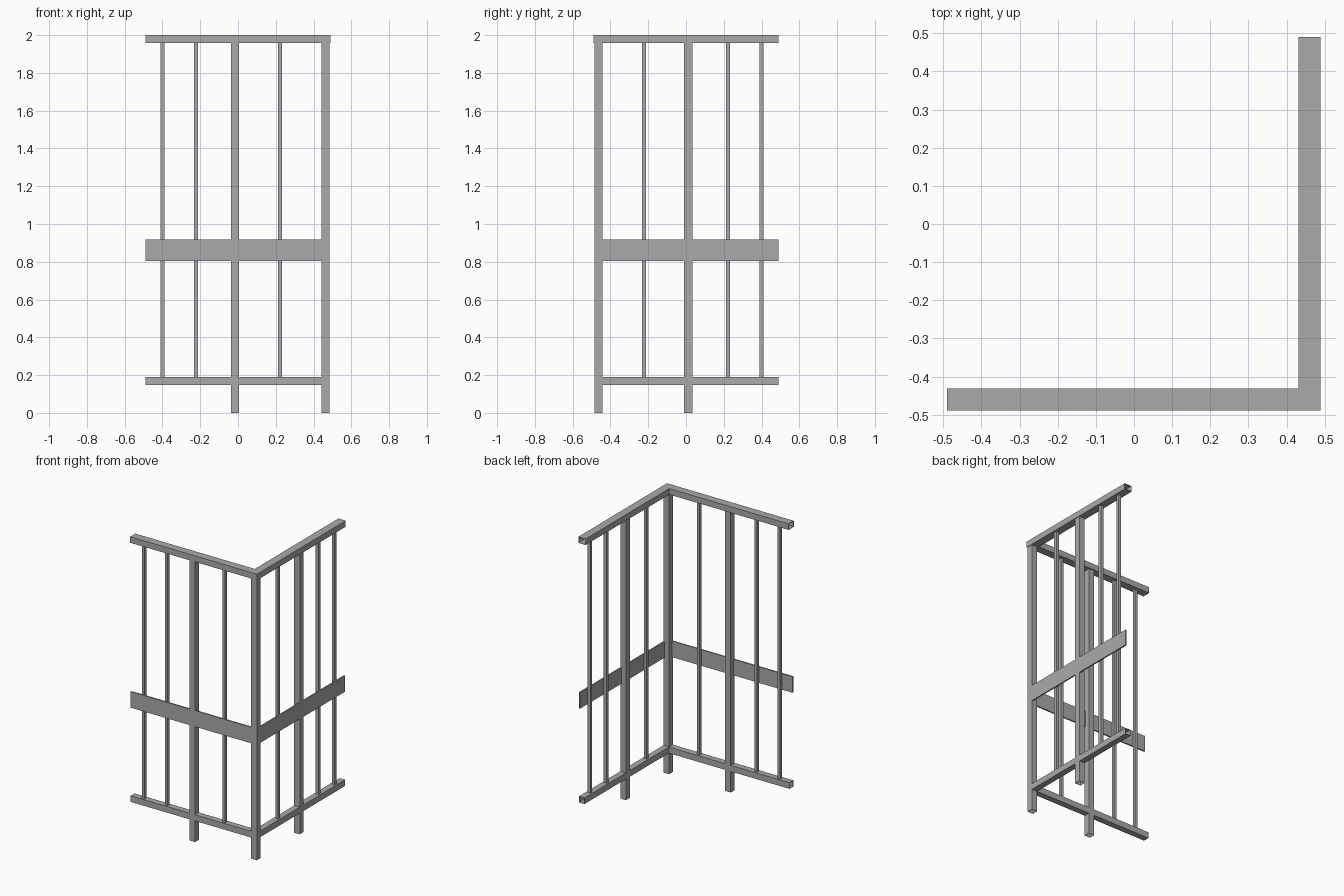
import bpy, bmesh

cube = bpy.data.objects.get("Cube")
if cube:
    bpy.data.objects.remove(cube, do_unlink=True)

steel = bpy.data.materials.new("grey steel")
steel.use_nodes = True
GREY = (0.4, 0.4, 0.4, 1)
steel.diffuse_color = GREY
steel.node_tree.nodes["Principled BSDF"].inputs["Base Color"].default_value = GREY

END = 0.49       # free end of each wing
OUTER = 0.484    # outer face of posts, lower rail and band
POST = 0.043     # post width
MID = OUTER - POST / 2
TOP_Z = 1.958    # underside of the top rail


def loft(name, rings, wall=0):
    """Skin a series of four-point rings; a wall makes it an open hollow tube."""
    bm = bmesh.new()
    loops = [[bm.verts.new(p) for p in ring] for ring in rings]
    for a, b in zip(loops, loops[1:]):
        for i in range(4):
            j = (i + 1) % 4
            bm.faces.new((a[i], a[j], b[j], b[i]))
    if not wall:
        bm.faces.new(loops[0])
        bm.faces.new(loops[-1])
    bmesh.ops.recalc_face_normals(bm, faces=bm.faces)
    mesh = bpy.data.meshes.new(name)
    bm.to_mesh(mesh)
    bm.free()
    mesh.materials.append(steel)
    obj = bpy.data.objects.new(name, mesh)
    bpy.context.collection.objects.link(obj)
    if wall:
        shell = obj.modifiers.new("tube wall", "SOLIDIFY")
        shell.thickness = wall
        shell.offset = -1
    return obj


def corner_rail(name, inner, outer, z0, z1, wall=0):
    """Rail along the front, mitred at the corner, then along the left side."""
    section = [(inner, z0), (outer, z0), (outer, z1), (inner, z1)]
    loft(name, [[(-END, -d, z) for d, z in section],
                [(d, -d, z) for d, z in section],
                [(d, END, z) for d, z in section]], wall)


def upright(name, x, y, width, z0, z1, wall=0):
    r = width / 2
    square = [(x - r, y - r), (x + r, y - r), (x + r, y + r), (x - r, y + r)]
    loft(name, [[(px, py, z) for px, py in square] for z in (z0, z1)], wall)


# Horizontal members
corner_rail("top_rail", 0.432, 0.489, TOP_Z, 2.0, 0.003)
corner_rail("bottom_rail", OUTER - POST, OUTER, 0.147, 0.19, 0.003)
corner_rail("middle_band", OUTER - 0.01, OUTER, 0.805, 0.917)

# Posts standing on the ground
upright("corner_post", MID, -MID, POST, 0, TOP_Z, 0.003)
upright("front_post", -0.015, -MID, POST, 0, TOP_Z, 0.003)
upright("left_post", MID, 0.012, POST, 0, TOP_Z, 0.003)

# Thin balusters, mirrored across the corner diagonal
for i, t in enumerate((-0.4, -0.222, 0.222), 1):
    upright(f"front_baluster_{i}", t, -MID, 0.021, 0.18, 1.97)
    upright(f"left_baluster_{i}", MID, -t, 0.021, 0.18, 1.97)
